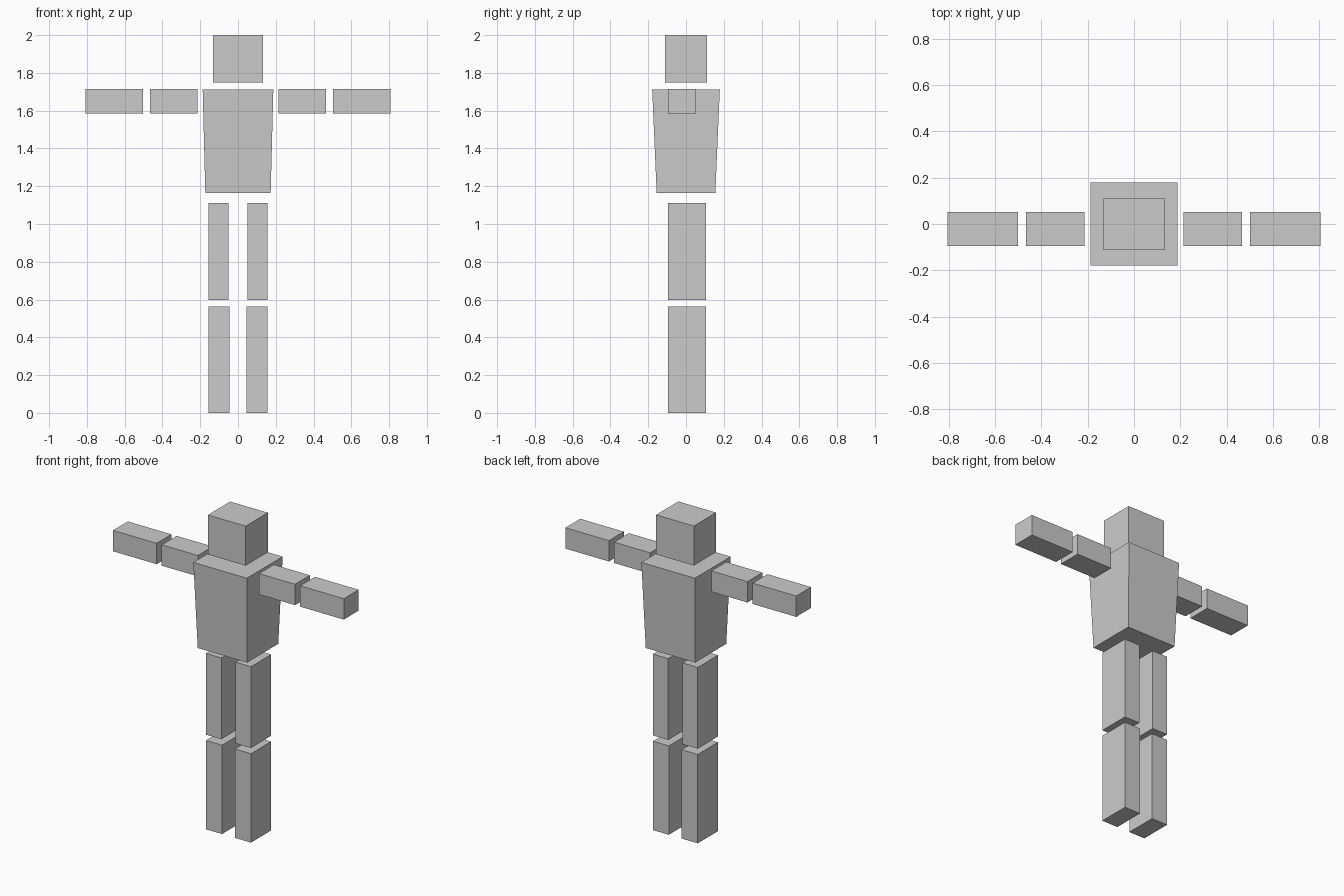
import bpy
import bmesh

if "Cube" in bpy.data.objects:
    bpy.data.objects.remove(bpy.data.objects["Cube"])


def block(name, x, y, z, bottom_scale=(1, 1)):
    """Box from (min, max) ranges; the bottom face can be narrowed."""
    lo, hi = zip(x, y, z)
    bm = bmesh.new()
    bmesh.ops.create_cube(bm, size=1)
    for v in bm.verts:
        taper = (*bottom_scale, 1) if v.co.z < 0 else (1, 1, 1)
        v.co = [v.co[i] * taper[i] * (hi[i] - lo[i]) for i in range(3)]
    mesh = bpy.data.meshes.new(name)
    bm.to_mesh(mesh)
    bm.free()
    obj = bpy.data.objects.new(name, mesh)
    obj.location = [(a + b) / 2 for a, b in zip(lo, hi)]
    bpy.context.collection.objects.link(obj)


# Head and tapered torso
block("head", (-0.132, 0.132), (-0.112, 0.11), (1.75, 2.0))
block("torso", (-0.187, 0.187), (-0.179, 0.179), (1.165, 1.711), (0.925, 0.867))

# Limbs, repeated on both sides
ARM_Y, ARM_Z, LEG_Y = (-0.096, 0.052), (1.584, 1.716), (-0.095, 0.107)
limbs = [
    ("upper_arm", (0.214, 0.466), ARM_Y, ARM_Z),
    ("forearm", (0.502, 0.807), ARM_Y, ARM_Z),
    ("thigh", (0.05, 0.157), LEG_Y, (0.598, 1.112)),
    ("shin", (0.045, 0.157), LEG_Y, (0.0, 0.562)),
]
for name, (x0, x1), y, z in limbs:
    block("right_" + name, (-x1, -x0), y, z)
    block("left_" + name, (x0, x1), y, z)
